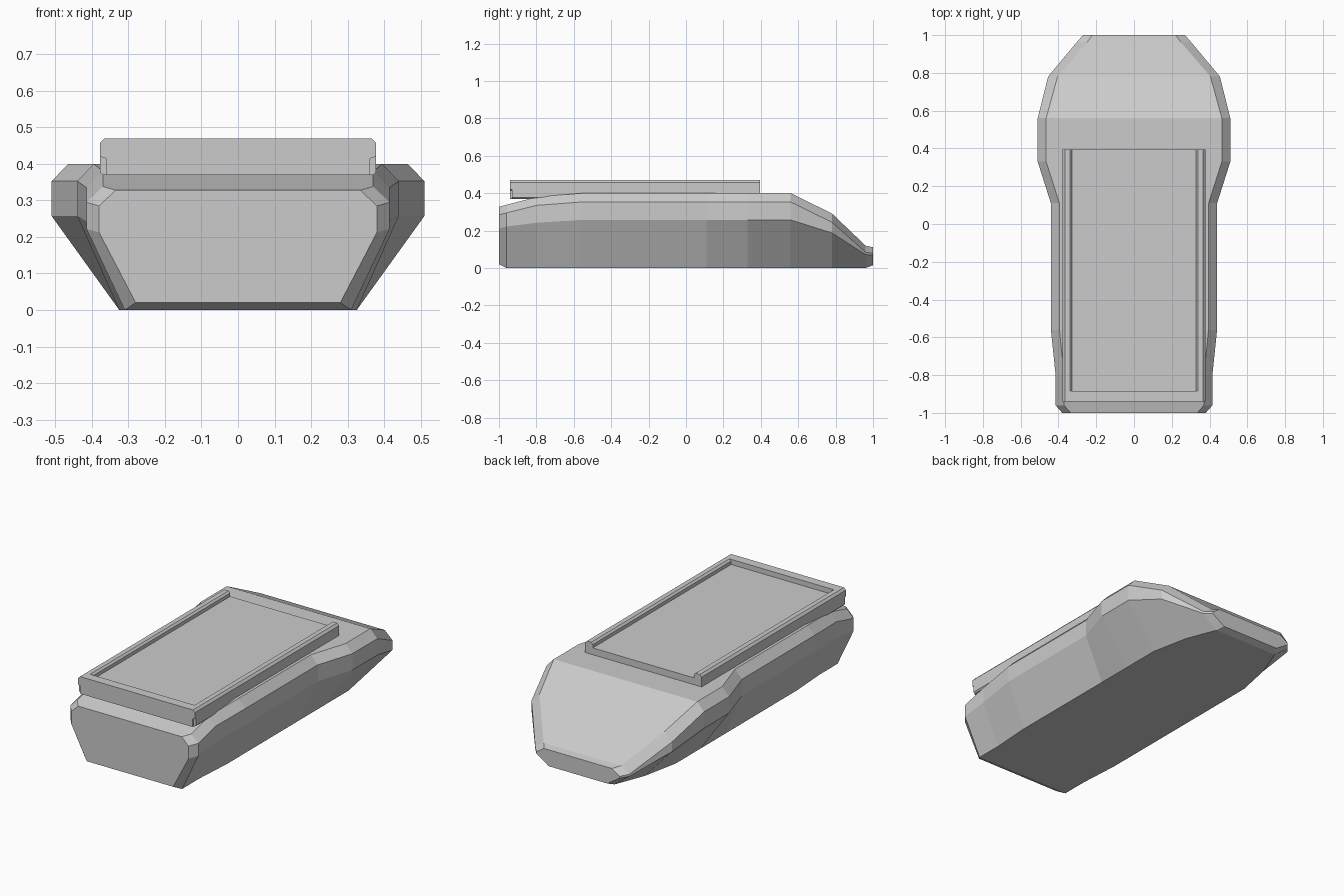
import bpy, bmesh

if "Cube" in bpy.data.objects:
    bpy.data.objects.remove(bpy.data.objects["Cube"])


def loft(name, sections):
    """Skin mirrored half-profiles [(y, [(x, z), ...]), ...] and cap both ends."""
    bm = bmesh.new()
    rings = []
    for y, half in sections:
        ring = half + [(-x, z) for x, z in reversed(half)]
        rings.append([bm.verts.new((x, y, z)) for x, z in ring])
    n = len(rings[0])
    for a, b in zip(rings, rings[1:]):
        for i in range(n):
            j = (i + 1) % n
            bm.faces.new((a[i], a[j], b[j], b[i]))
    bm.faces.new(rings[0])
    bm.faces.new(rings[-1])
    bmesh.ops.recalc_face_normals(bm, faces=bm.faces)
    mesh = bpy.data.meshes.new(name)
    bm.to_mesh(mesh)
    bm.free()
    obj = bpy.data.objects.new(name, mesh)
    bpy.context.collection.objects.link(obj)
    return obj


def prism(name, half, y0, y1):
    return loft(name, [(y0, half), (y1, half)])


# Hull: y, then half-widths (bottom, side, top), then heights (bottom, low, high, top)
stations = [
    (-1.00, .28, .38, .335, .02, .212, .285, .328),
    (-0.96, .31, .415, .37, 0, .222, .295, .338),
    (-0.80, .31, .415, .37, 0, .242, .335, .380),
    (-0.56, .325, .44, .395, 0, .257, .353, .40),
    (0.11, .325, .44, .395, 0, .257, .353, .40),
    (0.33, .325, .51, .465, 0, .257, .353, .40),
    (0.56, .325, .51, .465, 0, .257, .353, .40),
    (0.78, .28, .455, .405, 0, .188, .245, .292),
    (0.96, .21, .305, .25, 0, .072, .085, .12),
    (1.00, .19, .27, .22, .015, .068, .078, .111),
]
loft("hull", [(y, [(xb, zb), (xs, zl), (xs, zh), (xt, zt)])
              for y, xb, xs, xt, zb, zl, zh, zt in stations])

# Tray floor with raised side rails, open at the back
prism("tray_bed", [(.37, .37), (.378, .378), (.378, .457), (.366, .47),
                   (.338, .47), (.327, .46), (.327, .44)], -.93, .395)

# Front wall of the tray, notched at the lower corners
prism("tray_front_wall", [(.362, .37), (.362, .415), (.378, .42),
                          (.378, .457), (.366, .47)], -.94, -.885)
